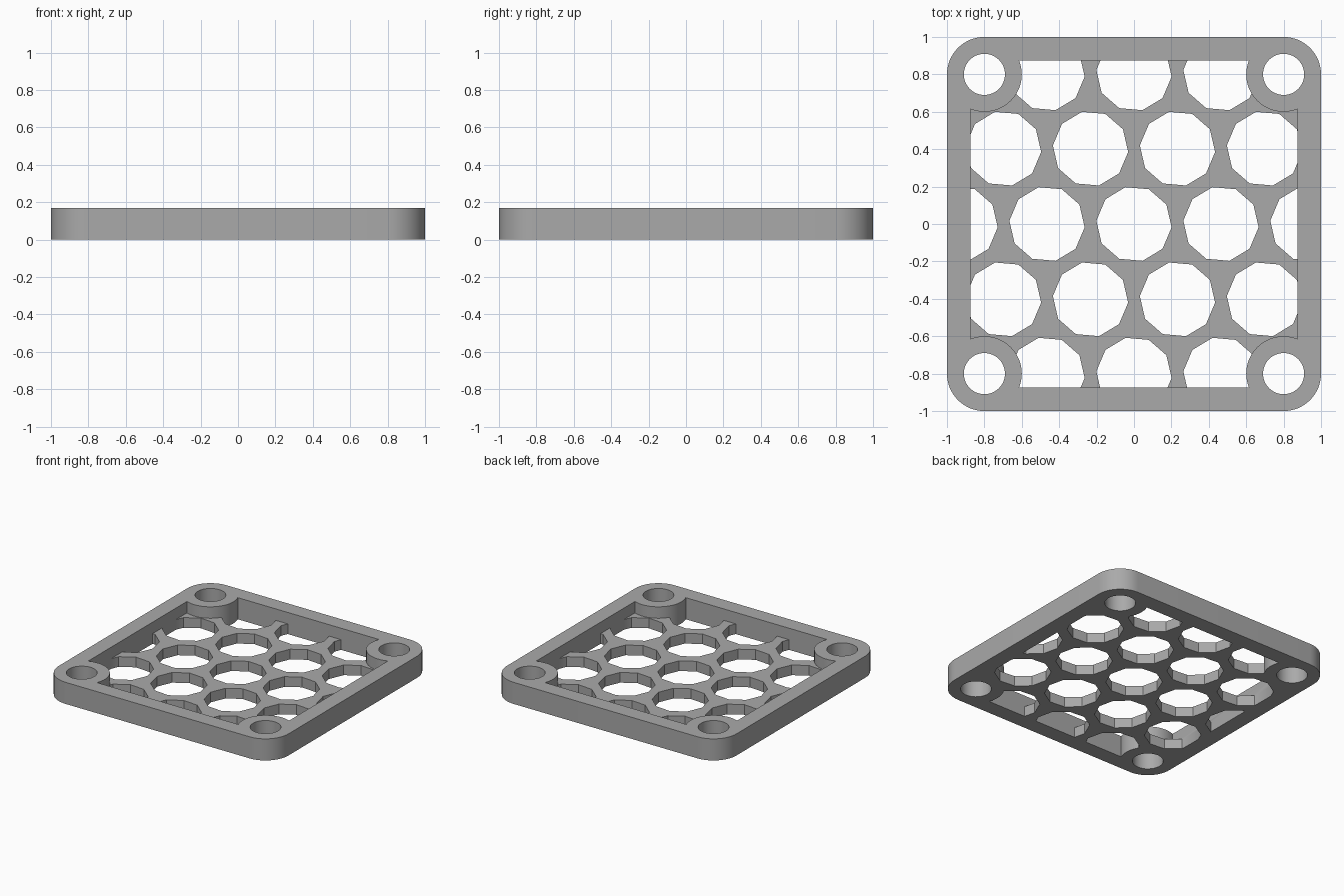
import bpy, bmesh, math
from mathutils import Matrix

cube = bpy.data.objects.get("Cube")
if cube:
    bpy.data.objects.remove(cube, do_unlink=True)

HEIGHT, FLOOR = 0.17, 0.08      # frame height, grille thickness
CORNER, BOSS = 0.8, 0.2         # screw position, boss and corner radius
INNER = 0.875                   # half width of the opening
PITCH, HOLE = 0.465, 0.202      # grille hole spacing and radius
ROW = PITCH * math.sqrt(3) / 2
CORNERS = [(sx * CORNER, sy * CORNER) for sx in (-1, 1) for sy in (-1, 1)]


def prism(bm, points, z0, z1):
    """Extrude a flat outline from z0 to z1."""
    face = bm.faces.new([bm.verts.new((x, y, z0)) for x, y in points])
    top = bmesh.ops.extrude_face_region(bm, geom=[face])["geom"]
    verts = [v for v in top if isinstance(v, bmesh.types.BMVert)]
    bmesh.ops.translate(bm, verts=verts, vec=(0, 0, z1 - z0))


def circle(x, y, r, n, turn=0.0):
    return [(x + r * math.cos(turn + math.tau * i / n),
             y + r * math.sin(turn + math.tau * i / n)) for i in range(n)]


def square(h):
    return [(-h, -h), (h, -h), (h, h), (-h, h)]


def rounded_square(half, r, steps):
    pts = []
    for q in range(4):
        mid = math.pi / 4 + q * math.pi / 2
        cx = math.copysign(half - r, math.cos(mid))
        cy = math.copysign(half - r, math.sin(mid))
        for i in range(steps + 1):
            a = (q + i / steps) * math.pi / 2
            pts.append((cx + r * math.cos(a), cy + r * math.sin(a)))
    return pts


def solid(name, outlines, z0, z1):
    bm = bmesh.new()
    for pts in outlines:
        prism(bm, pts, z0, z1)
    bmesh.ops.recalc_face_normals(bm, faces=bm.faces)
    mesh = bpy.data.meshes.new(name)
    bm.to_mesh(mesh)
    bm.free()
    obj = bpy.data.objects.new(name, mesh)
    bpy.context.collection.objects.link(obj)
    return obj


def combine(obj, tool, operation):
    """Apply a boolean and discard the tool."""
    mod = obj.modifiers.new("boolean", "BOOLEAN")
    mod.operation, mod.object, mod.solver = operation, tool, "EXACT"
    bpy.context.view_layer.objects.active = obj
    bpy.ops.object.modifier_apply(modifier=mod.name)
    bpy.data.objects.remove(tool, do_unlink=True)


# Rounded frame body
body = solid("grille_frame", [rounded_square(1, BOSS, 16)], 0, HEIGHT)

# Space inside the frame, leaving the corner bosses standing
opening = solid("opening", [square(INNER)], -0.2, 0.3)
combine(opening, solid("bosses", [circle(x, y, BOSS, 64) for x, y in CORNERS],
                       -0.3, 0.4), "DIFFERENCE")

# Staggered ten-sided grille holes, joined to the recess above them
holes = []
for row in range(-2, 3):
    shift = PITCH / 2 if row % 2 else 0
    for col in range(-2, 3):
        x = col * PITCH + shift
        if abs(x) < 1 and not (abs(row) == 2 and abs(col) == 2):
            holes.append(circle(x, row * ROW, HOLE, 10, math.radians(-5)))
cutter = solid("grille_holes", holes, -0.1, FLOOR + 0.02)
combine(cutter, solid("recess", [square(1.3)], FLOOR, 0.25), "UNION")
combine(cutter, opening, "INTERSECT")
combine(body, cutter, "DIFFERENCE")

# Screw holes through the bosses
combine(body, solid("screw_holes", [circle(x, y, 0.11, 48) for x, y in CORNERS],
                    -0.1, 0.4), "DIFFERENCE")

# Grey plastic
grey = bpy.data.materials.new("grey_plastic")
grey.use_nodes = True
colour = (0.4, 0.4, 0.4, 1)
grey.diffuse_color = colour
grey.node_tree.nodes["Principled BSDF"].inputs["Base Color"].default_value = colour
body.data.materials.clear()
body.data.materials.append(grey)

# Smooth round walls, crisp edges
bpy.ops.object.select_all(action="DESELECT")
body.select_set(True)
bpy.context.view_layer.objects.active = body
bpy.ops.object.shade_smooth_by_angle(angle=math.radians(30))
